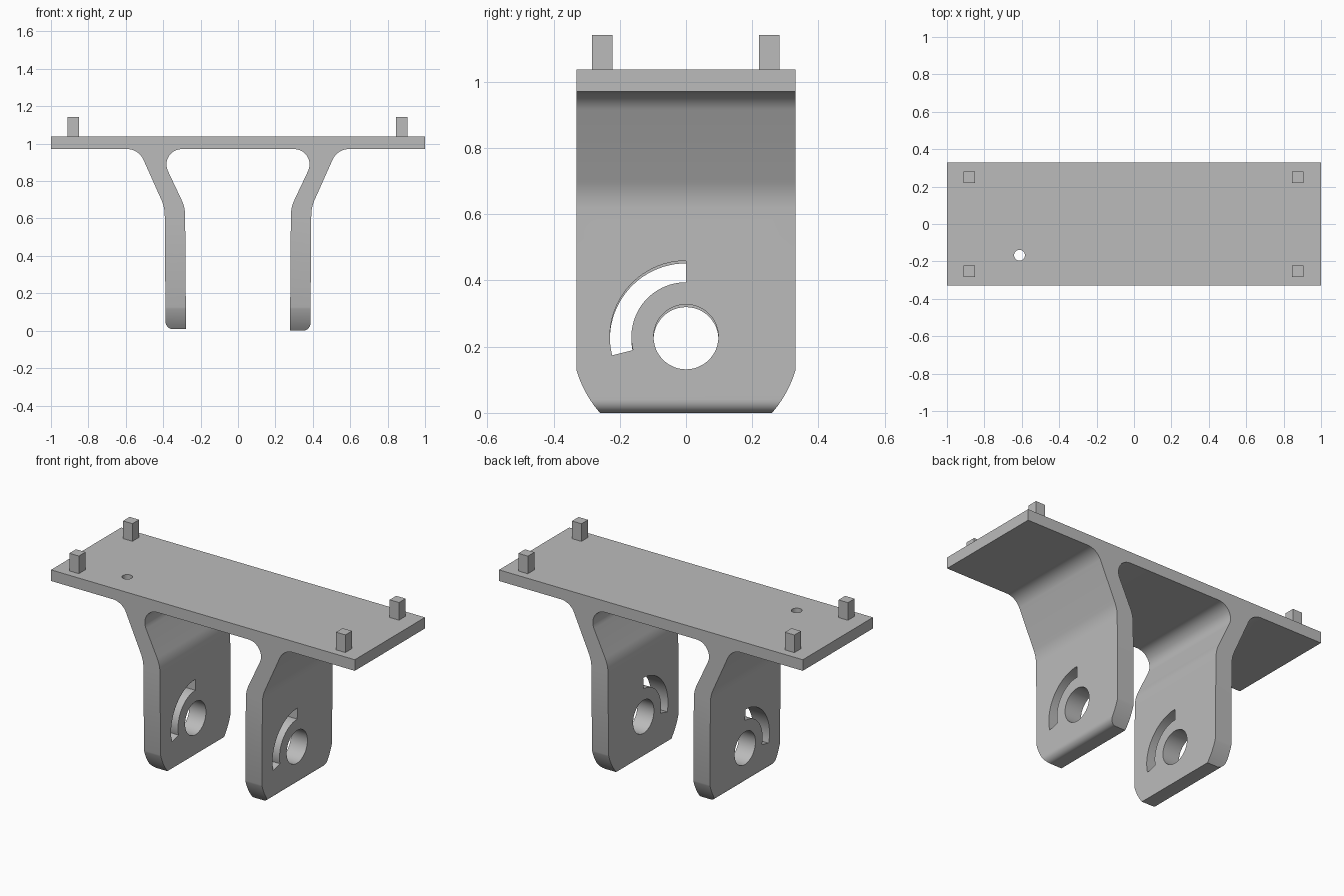
import bpy
import bmesh
from math import cos, sin, tan, radians, pi
from mathutils import Vector

if "Cube" in bpy.data.objects:
    bpy.data.objects.remove(bpy.data.objects["Cube"], do_unlink=True)

# Single plain grey
grey = bpy.data.materials.new("plain grey")
grey.use_nodes = True
colour = (0.5, 0.5, 0.5, 1)
grey.diffuse_color = colour
grey.node_tree.nodes["Principled BSDF"].inputs["Base Color"].default_value = colour

DEPTH = 0.33                 # half width of plate and arms
UNDER, TOP = 0.971, 1.037    # plate faces


def rounded(corners, steps=10):
    """Replace each (u, v, radius) corner of a closed outline with an arc."""
    out = []
    for i, (u, v, r) in enumerate(corners):
        p = Vector((u, v))
        if r == 0:
            out.append(p)
            continue
        a = (Vector(corners[i - 1][:2]) - p).normalized()
        b = (Vector(corners[(i + 1) % len(corners)][:2]) - p).normalized()
        half = a.angle(b) / 2
        centre = p + (a + b).normalized() * (r / sin(half))
        start = p + a * (r / tan(half)) - centre
        end = p + b * (r / tan(half)) - centre
        sweep = start.angle(end)
        for k in range(steps + 1):
            t = k / steps
            out.append(centre + (start * sin((1 - t) * sweep) + end * sin(t * sweep)) / sin(sweep))
    return out


def extrude(name, outline, axis, low, high):
    """Prism from a 2D outline: axis 'Y' uses (x, z), axis 'X' uses (y, z)."""
    bm = bmesh.new()

    def place(p, w):
        return (p[0], w, p[1]) if axis == 'Y' else (w, p[0], p[1])
    face = bm.faces.new([bm.verts.new(place(p, low)) for p in outline])
    new = bmesh.ops.extrude_face_region(bm, geom=[face])["geom"]
    shift = Vector(place((0, 0), high - low))
    bmesh.ops.translate(bm, vec=shift, verts=[g for g in new if isinstance(g, bmesh.types.BMVert)])
    bmesh.ops.recalc_face_normals(bm, faces=bm.faces)
    mesh = bpy.data.meshes.new(name)
    bm.to_mesh(mesh)
    bm.free()
    mesh.materials.append(grey)
    obj = bpy.data.objects.new(name, mesh)
    bpy.context.collection.objects.link(obj)
    return obj


def arc(cy, cz, r, start, end, steps):
    return [(cy + r * cos(radians(start + (end - start) * k / steps)),
             cz + r * sin(radians(start + (end - start) * k / steps))) for k in range(steps + 1)]


def cut(target, cutter):
    cutter.hide_render = True
    mod = target.modifiers.new("cut", 'BOOLEAN')
    mod.operation = 'DIFFERENCE'
    mod.solver = 'EXACT'
    mod.object = cutter
    bpy.ops.object.select_all(action='DESELECT')
    bpy.context.view_layer.objects.active = target
    target.select_set(True)
    bpy.ops.object.modifier_apply(modifier=mod.name)
    bpy.data.objects.remove(cutter, do_unlink=True)


# Plate and two bent arms share one profile
def arm(bottom):
    return [(0.43, UNDER, 0.082), (0.283, 0.66, 0.2), (0.278, bottom, 0),
            (0.387, bottom, 0.04), (0.392, 0.66, 0.2), (0.531, UNDER, 0.095)]


left_side = [(-x, z, r) for x, z, r in reversed(arm(0.008))]
profile = [(-1, TOP, 0), (-1, UNDER, 0)] + left_side + arm(0) + [(1, UNDER, 0), (1, TOP, 0)]
bracket = extrude("bracket", rounded(profile), 'Y', -DEPTH, DEPTH)

# Pivot bore, curved slot and rounded lower corners in each arm
for low, high, pivot in ((0.1, 0.7, 0.2295), (-0.7, -0.1, 0.2215)):
    cut(bracket, extrude("bore_cutter", arc(0, pivot, 0.098, 0, 352.5, 47), 'X', low, high))
    slot = arc(0, pivot, 0.23, 90, 194, 24) + arc(0, pivot, 0.165, 194, 90, 24)
    cut(bracket, extrude("slot_cutter", slot, 'X', low, high))
    for side in (-1, 1):
        corner = arc(0, 0.227, 0.345, -10, -45, 12) + [(0.5, -0.1)]
        corner = [(y * side, z) for y, z in corner]
        cut(bracket, extrude("corner_cutter", corner, 'X', low, high))

# Small hole through the plate
bpy.ops.mesh.primitive_cylinder_add(vertices=32, radius=0.029, depth=0.3, location=(-0.612, -0.167, 1))
hole_cutter = bpy.context.object
hole_cutter.data.materials.append(grey)
cut(bracket, hole_cutter)

bpy.ops.object.select_all(action='DESELECT')
bracket.select_set(True)
bpy.context.view_layer.objects.active = bracket
bpy.ops.object.shade_smooth_by_angle(angle=radians(25))

# Four square locating pegs
pegs = {"back_left": (0.875, 0.251), "front_left": (0.875, -0.253),
        "back_right": (-0.88, 0.251), "front_right": (-0.88, -0.253)}
half = 0.031
for name, (x, y) in pegs.items():
    square = [(x - half, TOP - 0.02), (x + half, TOP - 0.02), (x + half, 1.142), (x - half, 1.142)]
    extrude(name + "_peg", square, 'Y', y - half, y + half)
